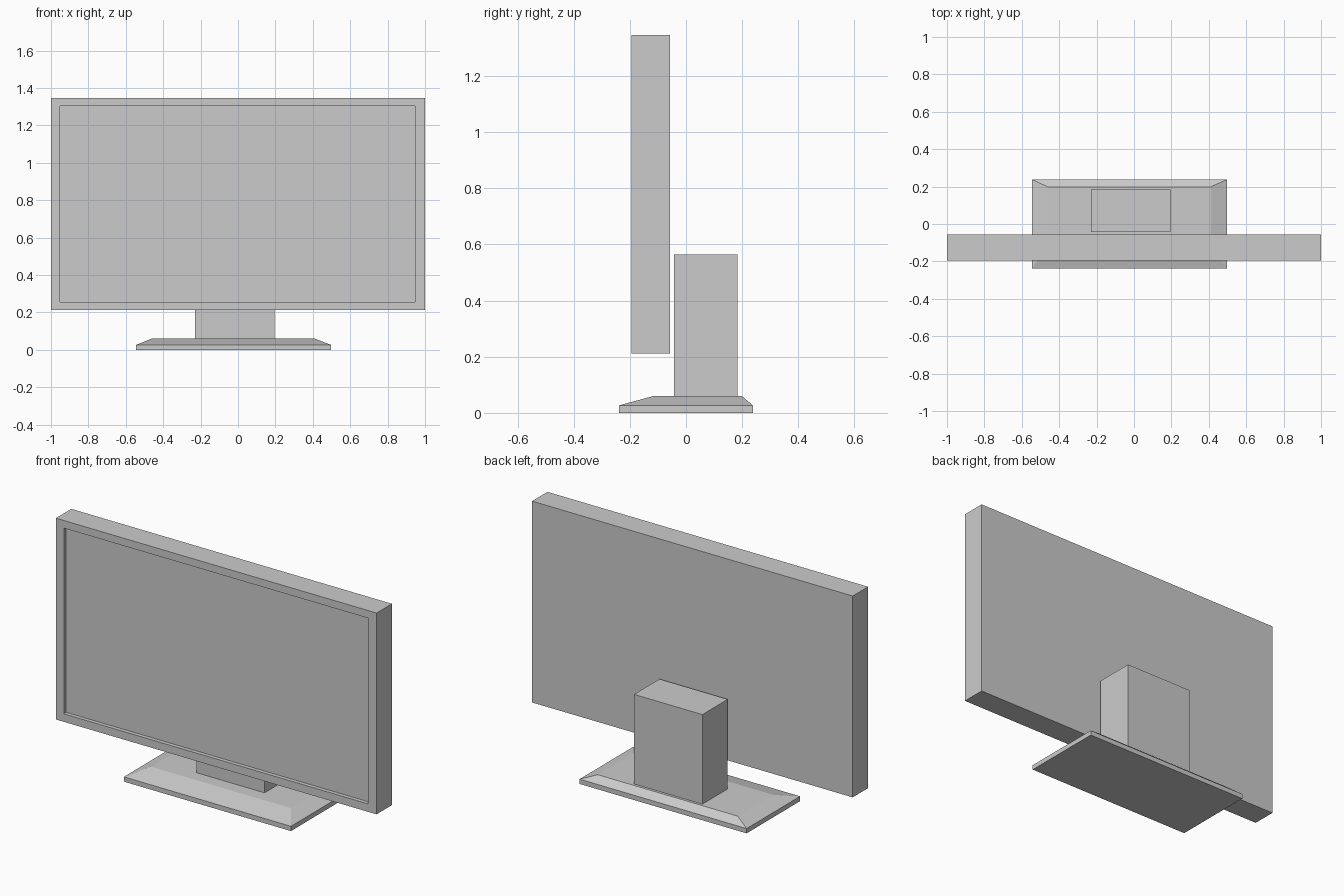
import bpy, bmesh

if "Cube" in bpy.data.objects:
    bpy.data.objects.remove(bpy.data.objects["Cube"])


def loft_rects(name, rings, axis="z"):
    """Skin a closed solid through rectangles (u0, u1, v0, v1, level) stacked along an axis."""
    bm = bmesh.new()
    loops = []
    for u0, u1, v0, v1, level in rings:
        corners = [(u0, v0), (u1, v0), (u1, v1), (u0, v1)]
        loops.append([bm.verts.new((u, v, level) if axis == "z" else (u, level, v))
                      for u, v in corners])
    for a, b in zip(loops, loops[1:]):
        for i in range(4):
            j = (i + 1) % 4
            bm.faces.new((a[i], a[j], b[j], b[i]))
    bm.faces.new(loops[0][::-1])
    bm.faces.new(loops[-1])
    bmesh.ops.recalc_face_normals(bm, faces=bm.faces)
    mesh = bpy.data.meshes.new(name)
    bm.to_mesh(mesh)
    bm.free()
    obj = bpy.data.objects.new(name, mesh)
    bpy.context.collection.objects.link(obj)
    return obj


# Display panel: back to front, then the bezel lip and recessed screen
outer = (-1.0, 1.0, 0.212, 1.347)
inner = (-0.951, 0.947, 0.257, 1.304)
loft_rects("display_panel", [
    (*outer, -0.057),
    (*outer, -0.194),
    (*inner, -0.194),
    (*inner, -0.172),
], axis="y")

# Base plate: vertical rim, then sloped sides to a smaller flat top
footprint = (-0.545, 0.497, -0.238, 0.238)
loft_rects("base_plate", [
    (*footprint, 0.0),
    (*footprint, 0.027),
    (-0.462, 0.411, -0.116, 0.199, 0.06),
])

# Stand block standing on the base behind the panel
block = (-0.231, 0.195, -0.042, 0.184)
loft_rects("stand_block", [(*block, 0.06), (*block, 0.565)])
